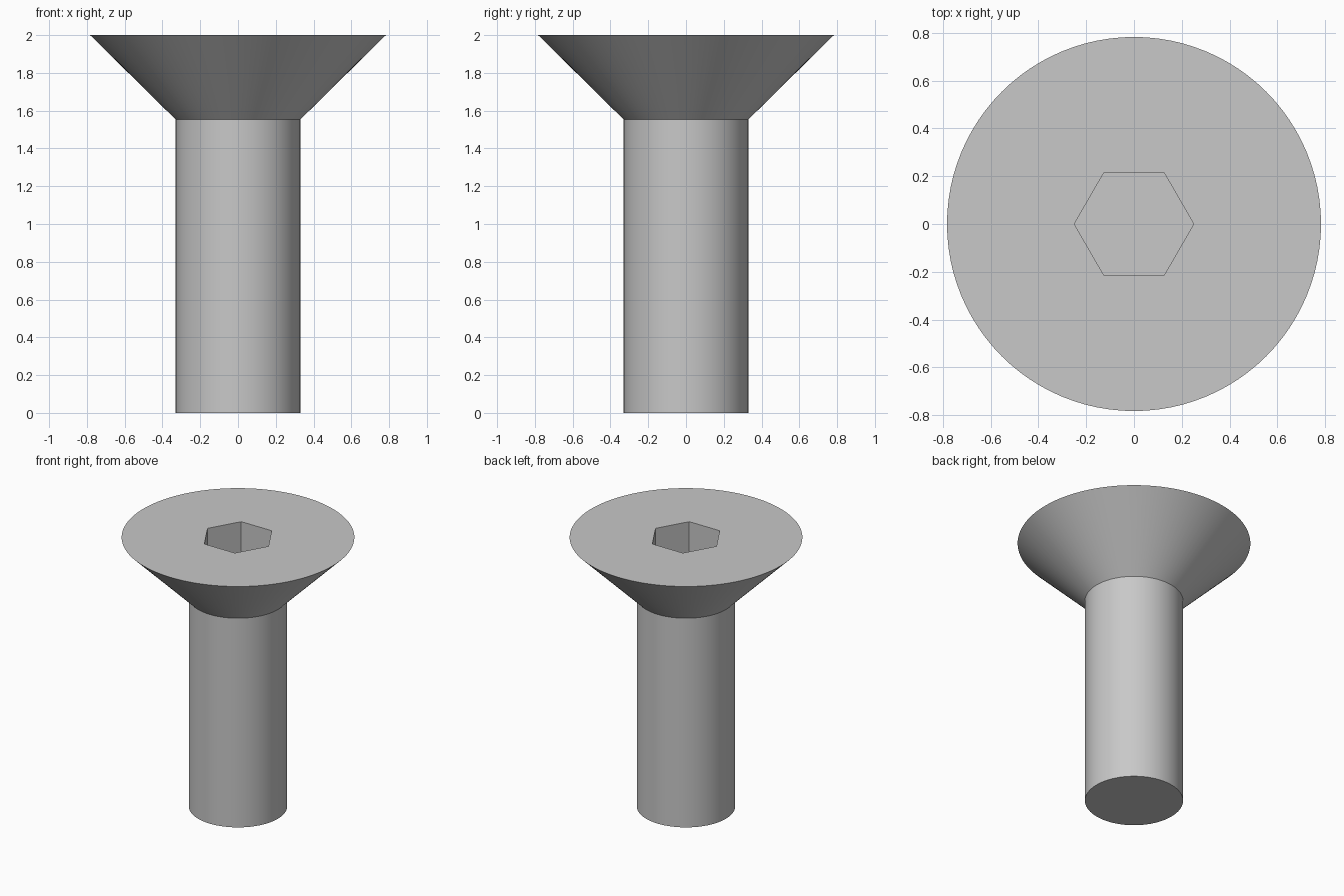
import bpy
import bmesh
import math

SIDES = 96
SHANK_R, HEAD_R = 0.33, 0.783
NECK_Z, TOP_Z = 1.553, 2.0
SOCKET_R, SOCKET_DEPTH = 0.25, 0.27

cube = bpy.data.objects.get("Cube")
if cube:
    bpy.data.objects.remove(cube, do_unlink=True)

# Plain grey metal
steel = bpy.data.materials.new("grey_steel")
steel.use_nodes = True
colour = (0.58, 0.58, 0.58, 1)
steel.diffuse_color = colour
steel.node_tree.nodes["Principled BSDF"].inputs["Base Color"].default_value = colour


def turned_solid(name, profile, sides):
    """Closed solid from (radius, height) rings, capped at both ends."""
    bm = bmesh.new()
    rings = []
    for r, z in profile:
        angles = [math.tau * i / sides for i in range(sides)]
        rings.append([bm.verts.new((r * math.cos(a), r * math.sin(a), z)) for a in angles])
    for low, high in zip(rings, rings[1:]):
        for i in range(sides):
            j = (i + 1) % sides
            bm.faces.new((low[i], low[j], high[j], high[i]))
    bm.faces.new(rings[0][::-1])
    bm.faces.new(rings[-1])
    mesh = bpy.data.meshes.new(name)
    bm.to_mesh(mesh)
    bm.free()
    mesh.materials.append(steel)
    obj = bpy.data.objects.new(name, mesh)
    bpy.context.collection.objects.link(obj)
    return obj


# Shank and countersunk head in one turned body
screw = turned_solid("countersunk_screw",
                     [(SHANK_R, 0), (SHANK_R, NECK_Z), (HEAD_R, TOP_Z)], SIDES)

# Hexagonal drive socket
cutter = turned_solid("socket_cutter",
                      [(SOCKET_R, TOP_Z - SOCKET_DEPTH), (SOCKET_R, TOP_Z + 0.1)], 6)
cutter.hide_render = True
cut = screw.modifiers.new("hex_socket", 'BOOLEAN')
cut.operation = 'DIFFERENCE'
cut.solver = 'EXACT'
cut.object = cutter

bpy.ops.object.select_all(action='DESELECT')
screw.select_set(True)
bpy.context.view_layer.objects.active = screw
bpy.ops.object.modifier_apply(modifier=cut.name)
bpy.data.objects.remove(cutter, do_unlink=True)

# Smooth round walls, crisp rims and socket edges
bpy.ops.object.shade_smooth_by_angle(angle=math.radians(30))
